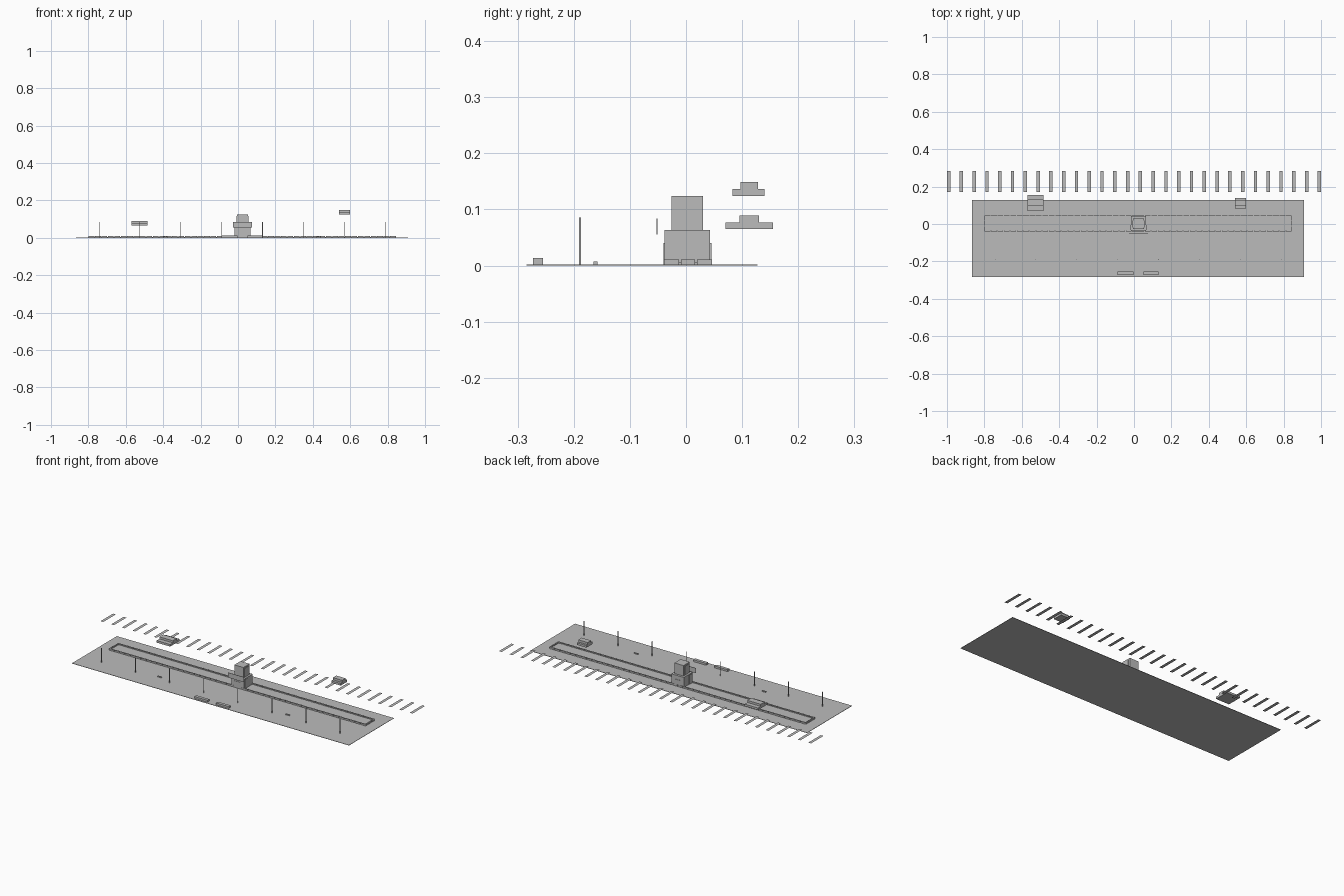
import bpy, bmesh

grey = bpy.data.materials.new("stone grey")
grey.diffuse_color = (0.5, 0.5, 0.5, 1)


def finish(name, bm):
    me = bpy.data.meshes.new(name)
    bm.to_mesh(me)
    bm.free()
    me.materials.append(grey)
    ob = bpy.data.objects.new(name, me)
    bpy.context.collection.objects.link(ob)
    return ob


def add_box(bm, x0, x1, y0, y1, z0, z1):
    vs = bmesh.ops.create_cube(bm, size=1)["verts"]
    for v in vs:
        v.co.x = x1 if v.co.x > 0 else x0
        v.co.y = y1 if v.co.y > 0 else y0
        v.co.z = z1 if v.co.z > 0 else z0


def boxes(name, items):
    bm = bmesh.new()
    for it in items:
        add_box(bm, *it)
    return finish(name, bm)


# Ground slab
boxes("ground", [(-0.865, 0.91, -0.284, 0.127, 0, 0.002)])

# Long raised walkway with a curb of separate blocks
X0, X1, Y0, Y1 = -0.80, 0.845, -0.039, 0.046
boxes("walkway", [(X0 + 0.003, X1 - 0.003, Y0 + 0.003, Y1 - 0.003, 0.001, 0.005)])


def split(a, b, n, gap=0.004):
    step = (b - a) / n
    return [(a + i * step + gap / 2, a + (i + 1) * step - gap / 2) for i in range(n)]


curb = []
for a, b in split(X0, X1, 48):
    curb += [(a, b, Y0, Y0 + 0.007, 0.001, 0.011), (a, b, Y1 - 0.007, Y1, 0.001, 0.011)]
for a, b in split(Y0, Y1, 3):
    curb += [(X0, X0 + 0.007, a, b, 0.001, 0.011), (X1 - 0.007, X1, a, b, 0.001, 0.011)]
boxes("curb_blocks", curb)

# Central two-tier tower with side panels and a hanging front board
boxes("tower_base", [(-0.016, 0.064, -0.038, 0.043, 0.002, 0.063)])
boxes("tower_top", [(-0.005, 0.053, -0.026, 0.030, 0.063, 0.124)])
boxes("tower_panels", [
    (-0.018, 0.066, -0.032, -0.006, 0.004, 0.058),
    (-0.007, 0.055, -0.020, 0.020, 0.068, 0.116),
    (0.004, 0.044, -0.040, 0.045, 0.002, 0.040)])
boxes("front_board", [(-0.027, 0.075, -0.053, -0.051, 0.055, 0.084)])

# Floating stepped blocks
boxes("left_floating_block", [(-0.57, -0.484, 0.070, 0.155, 0.065, 0.077),
                              (-0.57, -0.484, 0.095, 0.130, 0.077, 0.089)])
boxes("right_floating_block", [(0.54, 0.60, 0.083, 0.140, 0.124, 0.136),
                               (0.54, 0.60, 0.097, 0.128, 0.136, 0.149)])

# Row of thin poles
poles = []
for i in range(8):
    x = -0.743 + i * 0.2185
    poles.append((x - 0.0015, x + 0.0015, -0.1905, -0.1875, 0.001, 0.086))
boxes("poles", poles)

# Low boxes at the front edge and small blocks on the ground
boxes("front_boxes", [(-0.088, -0.004, -0.273, -0.255, 0.001, 0.013),
                      (0.05, 0.132, -0.273, -0.255, 0.001, 0.013)])
boxes("small_blocks", [(x - 0.012, x + 0.012, -0.165, -0.158, 0.001, 0.007)
                       for x in (-0.388, 0.432)])

# Row of flat strips floating behind the ground
bm = bmesh.new()
for i in range(30):
    x = -0.991 + i * 1.982 / 29
    bm.faces.new([bm.verts.new((x + sx * 0.009, y, 0.036)) for sx, y in
                  ((-1, 0.17), (1, 0.17), (1, 0.284), (-1, 0.284))])
finish("back_strips", bm)
